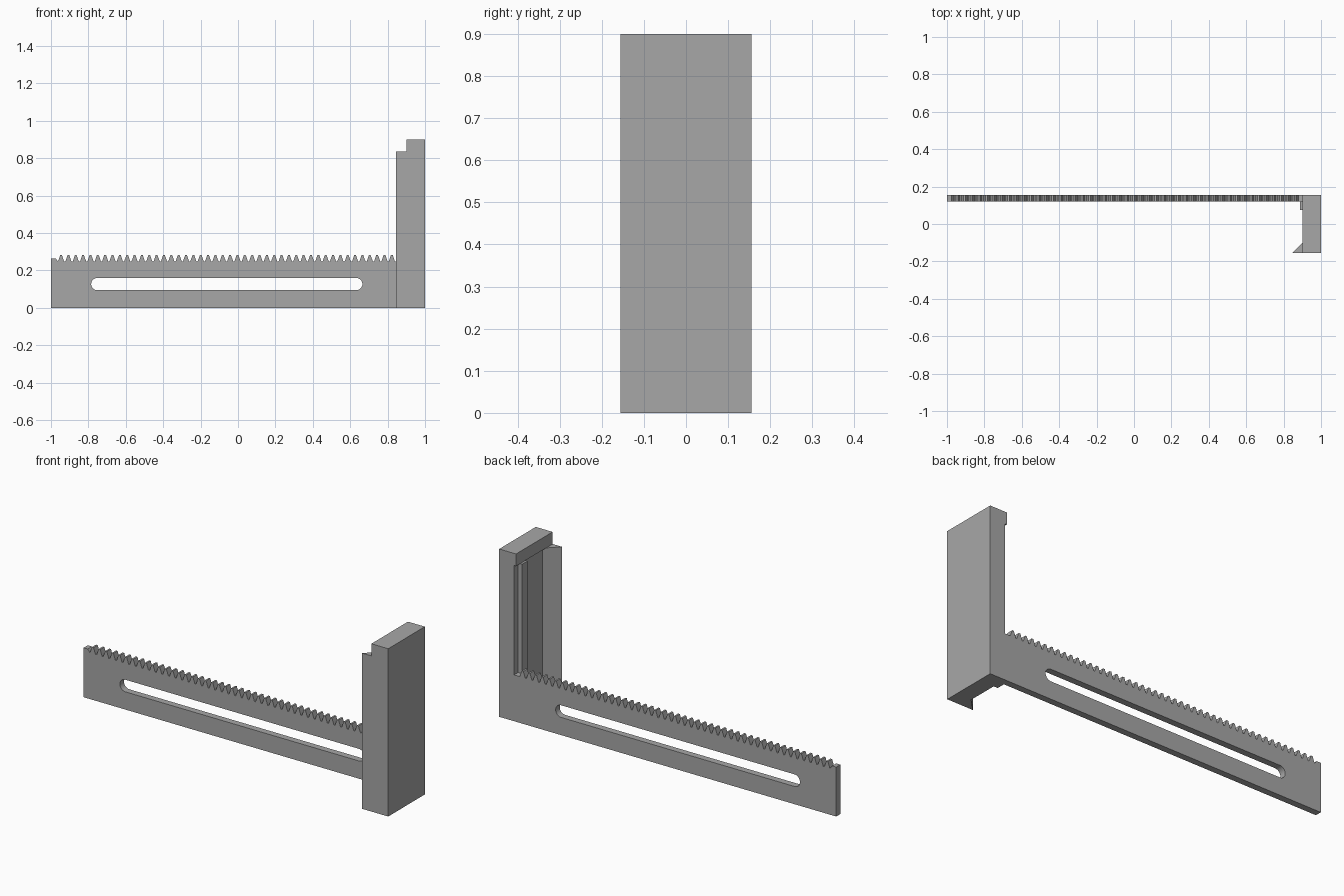
import bpy, bmesh, math
from mathutils import Vector

cube = bpy.data.objects.get("Cube")
if cube:
    bpy.data.objects.remove(cube, do_unlink=True)

grey = bpy.data.materials.new("plain grey")
grey.use_nodes = True
colour = (0.39, 0.39, 0.39, 1)
grey.diffuse_color = colour
grey.node_tree.nodes["Principled BSDF"].inputs["Base Color"].default_value = colour


def prism(name, outline, offset):
    """Extrude a closed outline of 3D points along an offset vector."""
    bm = bmesh.new()
    face = bm.faces.new([bm.verts.new(p) for p in outline])
    out = bmesh.ops.extrude_face_region(bm, geom=[face])
    verts = [v for v in out["geom"] if isinstance(v, bmesh.types.BMVert)]
    bmesh.ops.translate(bm, vec=Vector(offset), verts=verts)
    bmesh.ops.recalc_face_normals(bm, faces=bm.faces)
    mesh = bpy.data.meshes.new(name)
    bm.to_mesh(mesh)
    bm.free()
    mesh.materials.append(grey)
    obj = bpy.data.objects.new(name, mesh)
    bpy.context.collection.objects.link(obj)
    return obj


FRONT, BACK = -0.155, 0.155
BAR_FRONT = 0.12
INNER = 0.912        # inner face of the upright
SHOULDER = 0.835     # underside of the cap

# Toothed bar
pitch, first, teeth = 0.0393, -0.946, 47
root, mid, tip = 0.248, 0.265, 0.282
top = [(-1, mid), (first - pitch * 0.75, mid)]
for i in range(teeth):
    x = first + i * pitch
    top += [(x + pitch * f, z) for f, z in
            ((-0.42, root), (-0.12, tip), (0.12, tip), (0.42, root))]
top += [(INNER, root), (INNER, 0), (-1, 0)]
bar = prism("toothed_bar", [(x, BAR_FRONT, z) for x, z in top],
            (0, BACK - BAR_FRONT, 0))

# Long rounded slot through the bar
radius, slot_z = 0.0325, 0.1275
slot = []
for centre, start in ((0.6325, -90), (-0.7525, 90)):
    for i in range(17):
        a = math.radians(start + 180 * i / 16)
        slot.append((centre + radius * math.cos(a), 0.1,
                     slot_z + radius * math.sin(a)))
cutter = prism("slot_cutter", slot, (0, 0.1, 0))
cutter.hide_render = True
cut = bar.modifiers.new("slot", 'BOOLEAN')
cut.operation = 'DIFFERENCE'
cut.solver = 'EXACT'
cut.object = cutter
bpy.context.view_layer.objects.active = bar
bpy.ops.object.modifier_apply(modifier=cut.name)
bpy.data.objects.remove(cutter, do_unlink=True)

# Upright with a guide rib and an angled front lip
section = [(1, FRONT), (1, BACK), (INNER, BACK), (INNER, BAR_FRONT),
           (0.888, BAR_FRONT), (0.888, 0.075), (INNER, 0.075),
           (INNER, -0.088), (0.845, FRONT)]
prism("upright", [(x, y, 0) for x, y in section], (0, 0, SHOULDER))

# Overhanging cap
prism("cap", [(x, y, SHOULDER) for x, y in
              ((0.9, FRONT), (1, FRONT), (1, BACK), (0.9, BACK))],
      (0, 0, 0.9 - SHOULDER))
